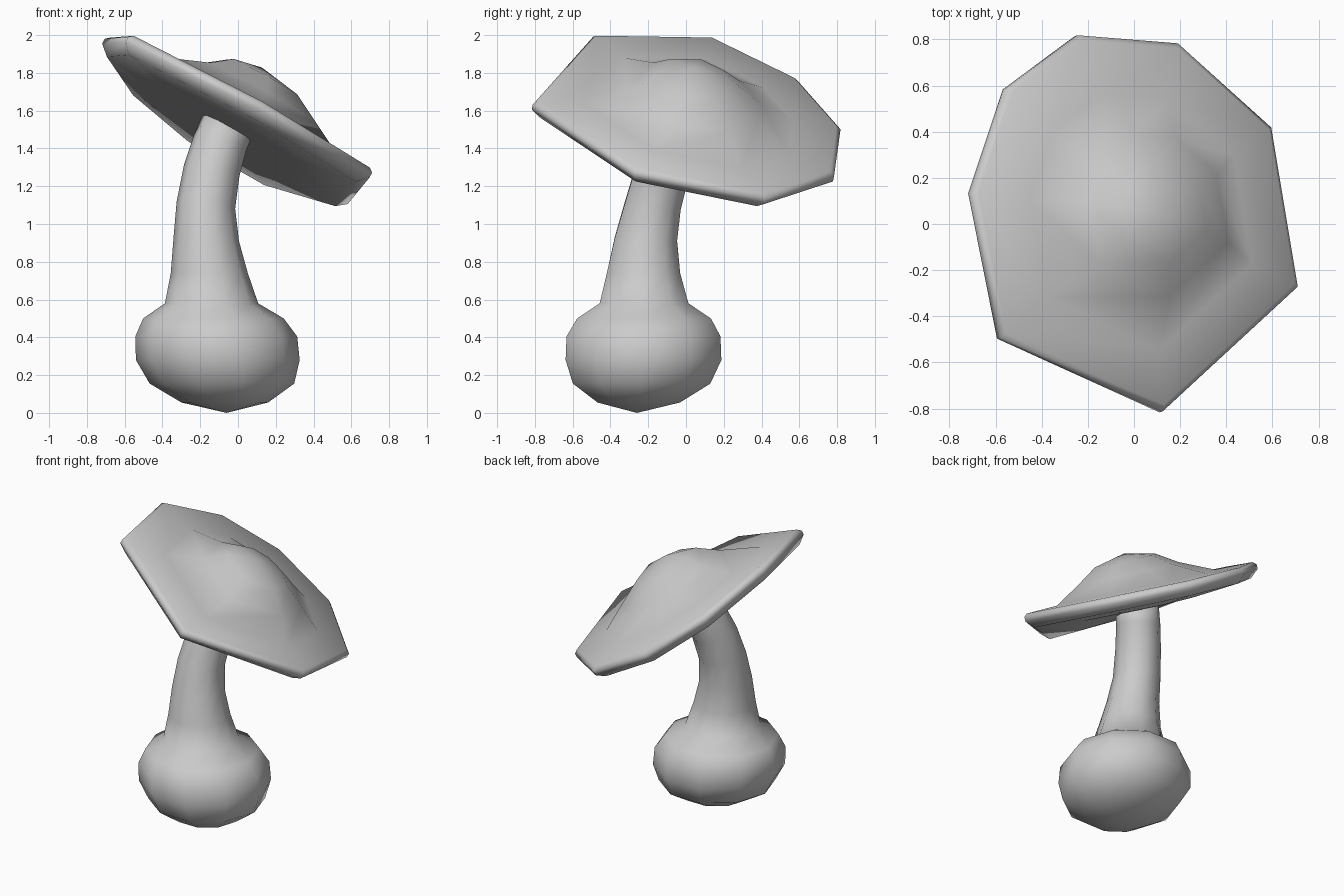
import bpy, bmesh, math
from mathutils import Vector

if "Cube" in bpy.data.objects:
    bpy.data.objects.remove(bpy.data.objects["Cube"])


def skin(name, rings, start, end):
    """Loft closed rings and close both ends with a fan to a pole."""
    bm = bmesh.new()
    loops = [[bm.verts.new(p) for p in ring] for ring in rings]
    n = len(loops[0])
    for a, b in zip(loops, loops[1:]):
        for i in range(n):
            j = (i + 1) % n
            bm.faces.new((a[i], a[j], b[j], b[i]))
    for pole, loop in ((start, loops[0]), (end, loops[-1])):
        v = bm.verts.new(pole)
        for i in range(n):
            bm.faces.new((v, loop[i], loop[(i + 1) % n]))
    bmesh.ops.recalc_face_normals(bm, faces=bm.faces)
    for f in bm.faces:
        f.smooth = True
    me = bpy.data.meshes.new(name)
    bm.to_mesh(me)
    bm.free()
    ob = bpy.data.objects.new(name, me)
    bpy.context.collection.objects.link(ob)
    return ob


def tilted_rings(stations, sides=10):
    """Rings from (x, y, z, radius, tilt); the tilt leans the ring to +x +y."""
    rings = []
    for x, y, z, r, tilt in stations:
        q = Vector((0, 0, 1)).rotation_difference(Vector((tilt, tilt, 1)))
        rings.append([Vector((x, y, z)) + q @ Vector((math.cos(t), math.sin(t), 0)) * r * 1.02
                      for t in (2 * math.pi * i / sides for i in range(sides))])
    return rings


# Swollen bulb flowing into a leaning stem
stalk = [(-.07, -.25, .055, .225, 0), (-.085, -.235, .155, .375, 0),
         (-.107, -.225, .28, .425, 0), (-.115, -.225, .405, .42, 0),
         (-.13, -.222, .50, .365, 0), (-.14, -.222, .58, .242, 0),
         (-.152, -.225, .74, .20, 0), (-.168, -.212, .92, .17, .06),
         (-.17, -.175, 1.10, .153, .12), (-.14, -.125, 1.28, .147, .2),
         (-.095, -.07, 1.43, .142, .3), (-.05, -.03, 1.54, .14, .35)]
skin("bulb_and_stem", tilted_rings(stalk), (-.06, -.26, 0), (-.045, -.025, 1.55))

# Tilted eight-cornered cap with a central bump set slightly downhill
rim = [Vector(p) for p in ((-.24, .82, 1.51), (.195, .785, 1.26), (.60, .42, 1.14),
                           (.715, -.27, 1.28), (.13, -.81, 1.64), (-.575, -.49, 2.0),
                           (-.70, .14, 1.99), (-.55, .59, 1.77))]
centre = Vector((0, 0, 1.6))
normal = Vector((.48, .17, .86)).normalized()
downhill = Vector((.81, .29, -.51)).normalized()
profile = [(.26, .215, .03), (.43, .125, .05), (.68, .02, .02), (.97, .01, 0),
           (1, -.01, 0), (1, -.04, 0), (.93, -.09, 0), (.5, -.115, 0)]
# profile: share of rim radius, height, shift downhill
rings = [[centre + (p - centre) * f + normal * h + downhill * s for p in rim]
         for f, h, s in profile]
skin("cap", rings, centre + normal * .265, centre - normal * .12)
